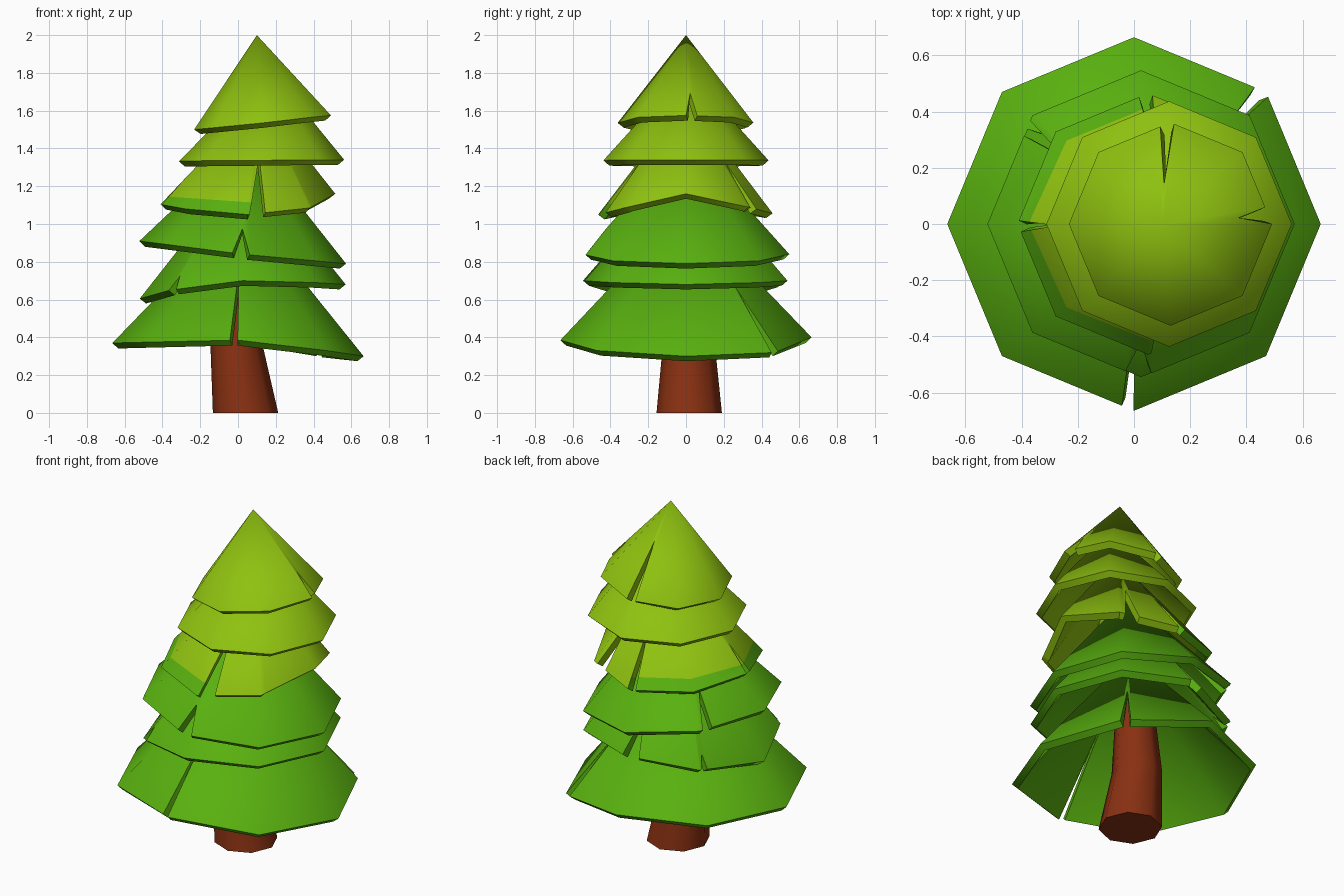
import bpy, bmesh, math
from mathutils import Vector

if "Cube" in bpy.data.objects:
    bpy.data.objects.remove(bpy.data.objects["Cube"])


def material(name, rgb):
    m = bpy.data.materials.new(name)
    m.diffuse_color = (*rgb, 1)
    m.use_nodes = True
    m.node_tree.nodes["Principled BSDF"].inputs["Base Color"].default_value = m.diffuse_color
    return m


LIGHT = material("light leaf green", (0.275, 0.54, 0.005))
GREEN = material("leaf green", (0.100, 0.44, 0.005))
BARK = material("red brown bark", (0.25, 0.03, 0.006))


def finish(bm, name, mats):
    mesh = bpy.data.meshes.new(name)
    bm.to_mesh(mesh)
    bm.free()
    for m in mats:
        mesh.materials.append(m)
    ob = bpy.data.objects.new(name, mesh)
    bpy.context.collection.objects.link(ob)
    return ob


def smooth(ob, degrees):
    bpy.ops.object.select_all(action='DESELECT')
    ob.select_set(True)
    bpy.context.view_layer.objects.active = ob
    bpy.ops.object.shade_smooth_by_angle(angle=math.radians(degrees))


def tier(name, mats, apex, cx, r, heights, notches, split=None):
    """Octagonal skirt: rim heights every 45 degrees, notches = (angle, half width, depth)."""
    apex = Vector(apex)
    corner = [Vector((cx + r * math.cos(math.radians(45 * k)),
                      r * math.sin(math.radians(45 * k)), heights[k])) for k in range(8)]

    def rim(a):
        k, d = divmod(a % 360, 45)
        s, e = math.sin(math.radians(d)), math.sin(math.radians(45 - d))
        k = int(k)
        return corner[k].lerp(corner[(k + 1) % 8], s / (s + e))

    # rim outline, stepping up the cone at each notch
    pts = [(45 * k, 0) for k in range(8)
           if all(abs((45 * k - a + 180) % 360 - 180) > w for a, w, d in notches)]
    for a, w, d in notches:
        pts += [((a - w) % 360, 0), (a % 360, d), ((a + w) % 360, 0)]
    pts.sort()
    bm = bmesh.new()
    top = bm.verts.new(apex)
    vs = [bm.verts.new(rim(a).lerp(apex, d)) for a, d in pts]
    for v, w in zip(vs, vs[1:] + vs[:1]):
        bm.faces.new((v, w, top))
    # darker hem on one side
    if split:
        co, no, xmax = split
        co, no = Vector(co), Vector(no)
        bmesh.ops.bisect_plane(bm, geom=bm.verts[:] + bm.edges[:] + bm.faces[:],
                               plane_co=co, plane_no=no)
        for f in bm.faces:
            c = f.calc_center_median()
            if (c - co).dot(no) < 0 and c.x < xmax:
                f.material_index = 1
    ob = finish(bm, name, mats)
    mod = ob.modifiers.new("thickness", 'SOLIDIFY')
    mod.thickness = 0.042
    mod.offset = -1
    bpy.context.view_layer.objects.active = ob
    ob.select_set(True)
    bpy.ops.object.modifier_apply(modifier=mod.name)
    smooth(ob, 50)


# foliage, top to bottom
tier("top_tier", [LIGHT], (0.10, 0, 2.0), 0.13, 0.362,
     [1.575, 1.565, 1.535, 1.51, 1.50, 1.51, 1.535, 1.565],
     [(92, 4, 0.6), (5, 5, 0.28)])
tier("second_tier", [LIGHT], (0.17, 0, 1.82), 0.125, 0.437,
     [1.34, 1.34, 1.337, 1.335, 1.333, 1.335, 1.337, 1.34], [])
tier("third_tier", [LIGHT, GREEN], (0.12, 0, 1.66), 0.05, 0.465,
     [1.16, 1.09, 1.055, 1.08, 1.105, 1.08, 1.05, 1.085],
     [(277, 5.5, 0.5), (91, 3, 0.5), (181, 2.5, 0.25), (54, 5, 0.45)],
     split=((0.06, 0, 1.115), (0.07, 0, 1), 0.085))
tier("fourth_tier", [GREEN], (0.05, 0, 1.45), 0.025, 0.547,
     [0.79, 0.805, 0.84, 0.89, 0.91, 0.89, 0.84, 0.805],
     [(269, 5, 0.22), (140, 3, 0.3)])
tier("fifth_tier", [GREEN], (0.05, 0, 1.33), 0.025, 0.545,
     [0.68, 0.69, 0.70, 0.655, 0.605, 0.65, 0.70, 0.69],
     [(226, 2.5, 0.11), (93, 5, 0.3), (138, 2, 0.1)])
tier("bottom_tier", [GREEN], (0.03, 0, 1.09), 0.0, 0.665,
     [0.30, 0.32, 0.40, 0.385, 0.37, 0.375, 0.385, 0.33],
     [(268, 1.8, 0.55), (46, 2.5, 0.45)])

# leaning trunk: (x, y, z, radius) rings
rings = [(0.04, 0.017, 0, 0.173), (-0.008, 0.015, 0.36, 0.138),
         (0.0, 0.01, 0.7, 0.11), (0.09, 0, 1.45, 0.045)]
bm = bmesh.new()
loops = [[bm.verts.new((x + r * math.cos(k * math.pi / 4), y + r * math.sin(k * math.pi / 4), z))
          for k in range(8)] for x, y, z, r in rings]
for lo, hi in zip(loops, loops[1:]):
    for k in range(8):
        j = (k + 1) % 8
        bm.faces.new((lo[k], lo[j], hi[j], hi[k]))
bm.faces.new(loops[0][::-1])
bm.faces.new(loops[-1])
smooth(finish(bm, "trunk", [BARK]), 50)
